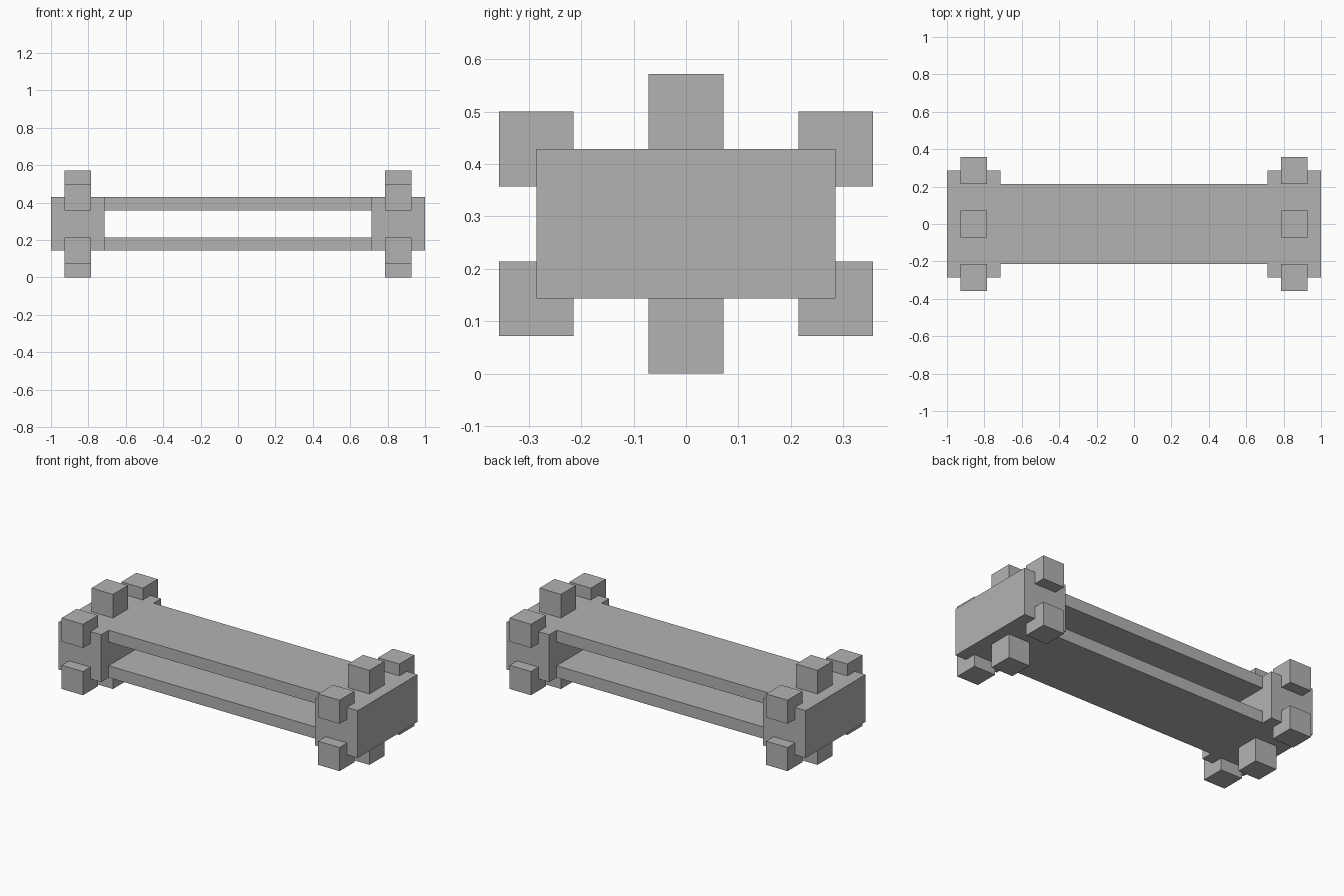
import bpy
import bmesh
from mathutils import Matrix, Vector

U = 1 / 14  # modular unit: the whole model is 28 units long

start_cube = bpy.data.objects.get("Cube")
if start_cube:
    bpy.data.objects.remove(start_cube, do_unlink=True)

grey = bpy.data.materials.new("plain grey")
grey.use_nodes = True
colour = (0.45, 0.45, 0.45, 1)
grey.diffuse_color = colour
grey.node_tree.nodes["Principled BSDF"].inputs["Base Color"].default_value = colour


def box(name, centre, size):
    """Flat-sided box, centre and size in modular units."""
    bm = bmesh.new()
    bmesh.ops.create_cube(bm, size=1, matrix=Matrix.Diagonal(Vector(size) * U).to_4x4())
    mesh = bpy.data.meshes.new(name)
    bm.to_mesh(mesh)
    bm.free()
    mesh.materials.append(grey)
    obj = bpy.data.objects.new(name, mesh)
    obj.location = Vector(centre) * U
    bpy.context.collection.objects.link(obj)
    return obj


# Two long flat boards joining the ends
box("lower_board", (0, 0, 2.5), (20, 6, 1))
box("upper_board", (0, 0, 5.5), (20, 6, 1))

for side, s in (("left", 1), ("right", -1)):
    # Solid end block
    box(side + "_end_block", (12 * s, 0, 4), (4, 8, 4))

    # Ring of six cubic studs around each end block
    studs = {
        "top": (0, 7), "bottom": (0, 1),
        "front_upper": (-4, 6), "front_lower": (-4, 2),
        "back_upper": (4, 6), "back_lower": (4, 2),
    }
    for place, (y, z) in studs.items():
        box(f"{side}_{place}_stud", (12 * s, y, z), (2, 2, 2))
